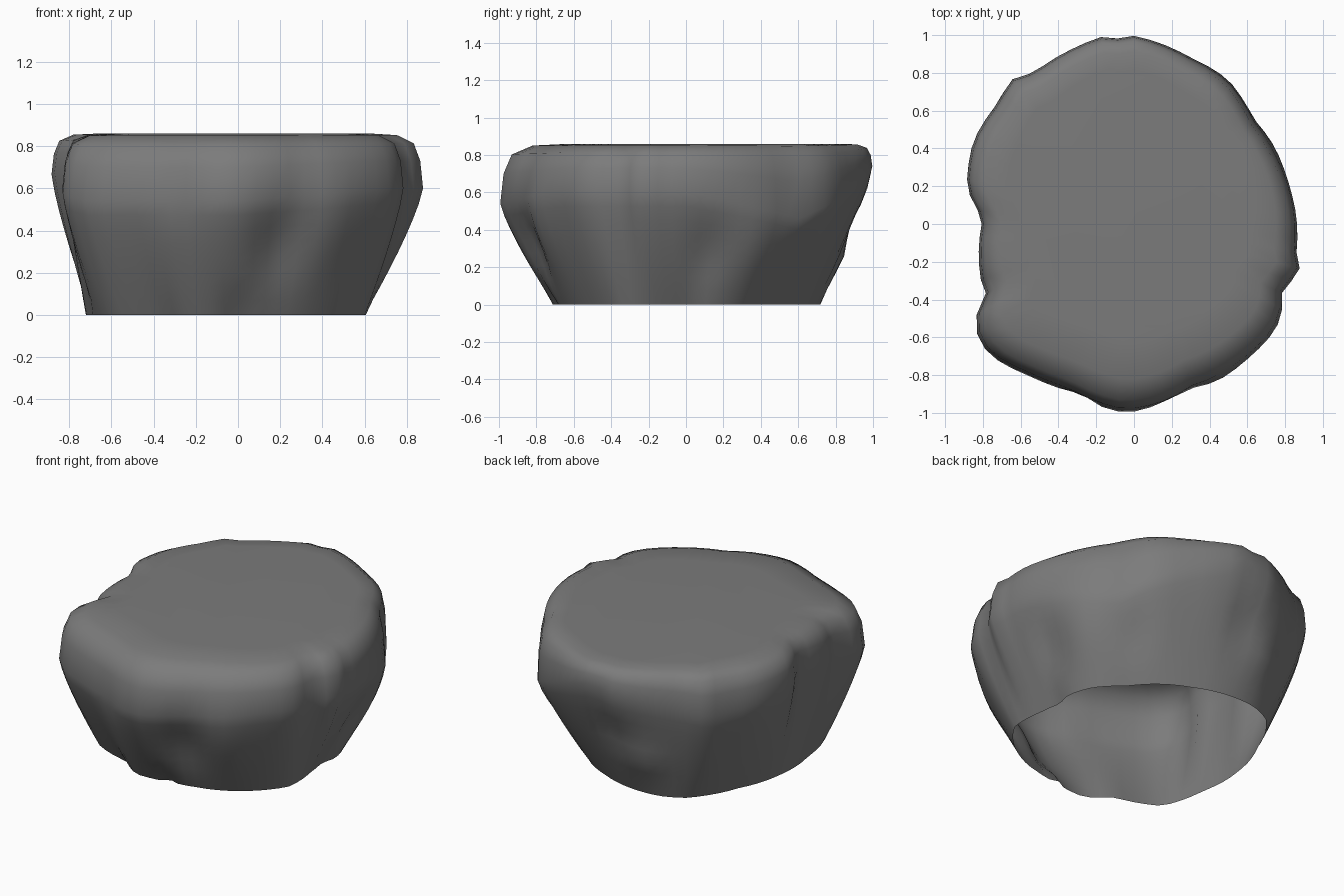
import bpy
import bmesh
from math import atan2, cos, exp, hypot, pi, sin, tau

default_cube = bpy.data.objects.get("Cube")
if default_cube:
    bpy.data.objects.remove(default_cube, do_unlink=True)

SEGMENTS = 72
TOP = .86

# Widest outline of the boulder and its narrower footprint, counter-clockwise
RIM = [(.86, .04), (.81, .25), (.74, .4), (.64, .55), (.52, .74), (.45, .8),
       (.3, .88), (-.02, 1), (-.08, .98), (-.14, 1), (-.32, .93), (-.53, .8),
       (-.64, .77), (-.73, .63), (-.85, .44), (-.885, .19), (-.8, .03),
       (-.81, -.3), (-.78, -.36), (-.83, -.43), (-.83, -.59), (-.77, -.69),
       (-.54, -.81), (-.36, -.88), (-.05, -1), (.15, -.96), (.33, -.86),
       (.4, -.84), (.64, -.68), (.75, -.56), (.785, -.46), (.77, -.38),
       (.88, -.23), (.86, -.15)]
FOOT = [(.57, .02), (.6, .12), (.55, .27), (.41, .42), (.11, .65), (-.3, .71),
        (-.44, .65), (-.62, .36), (-.71, .08), (-.7, -.22), (-.63, -.5),
        (-.36, -.6), (-.22, -.71), (0, -.69), (.18, -.66), (.49, -.49),
        (.6, -.35), (.59, -.12)]

# Height of the widest line, every eighth of a turn from the left side
WIDEST = [.6, .46, .74, .6, .7, .54, .54, .6]

# Hollows (positive) and bumps (negative): angle, height, angular spread, height spread, depth
DENTS = [(-1.36, .33, .12, .2, .06), (-1.05, .4, .12, .2, -.02),
         (-1.87, .55, .05, .1, .03), (-1.56, .03, .05, .08, .03),
         (.17, .28, .12, .18, .04), (.5, .3, .12, .2, -.02),
         (.87, .25, .12, .15, .03), (1.7, .42, .12, .1, .03),
         (1.9, .25, .12, .1, -.03)]


def radius_at(outline, angle):
    """Radius of a star-shaped outline in one direction."""
    polar = sorted((atan2(y, x) % tau, hypot(x, y)) for x, y in outline)
    polar = [(polar[-1][0] - tau, polar[-1][1])] + polar + [(polar[0][0] + tau, polar[0][1])]
    for (a, ra), (b, rb) in zip(polar, polar[1:]):
        if a <= angle <= b:
            return ra + (rb - ra) * (angle - a) / (b - a)
    return polar[0][1]


def widest_height(angle):
    step, blend = divmod(angle / tau * len(WIDEST), 1)
    low = WIDEST[int(step) % len(WIDEST)]
    high = WIDEST[int(step + 1) % len(WIDEST)]
    return low + (high - low) * blend


def dent_depth(angle, z):
    total = 0
    for centre, height, spread, tall, depth in DENTS:
        turn = (angle - centre + pi) % tau - pi
        total += depth * exp(-(turn / spread) ** 2 - ((z - height) / tall) ** 2)
    return total


def add_ring(bm, place):
    ring = []
    for i in range(SEGMENTS):
        angle = tau * i / SEGMENTS
        radius, z = place(angle)
        ring.append(bm.verts.new((radius * cos(angle), radius * sin(angle), z)))
    return ring


def wall_place(rise):
    """Ring at a fraction of the way up to the widest line."""
    def place(angle):
        foot, rim = radius_at(FOOT, angle), radius_at(RIM, angle)
        z = rise * widest_height(angle)
        swell = 1 - (1 - rise) ** 1.25
        return foot + (rim - foot) * swell - dent_depth(angle, z), z
    return place


def shoulder_place(share, rise):
    """Ring between the widest line and the top, tighter along the back."""
    def place(angle):
        inset = (1 - share) * (.92 - .33 * sin(angle))
        z = widest_height(angle)
        return radius_at(RIM, angle) * (1 - inset), z + (TOP - z) * rise
    return place


# Boulder shell: flared wall, rounded shoulder, flat top, open underside
bm = bmesh.new()
rings = [add_ring(bm, wall_place(k / 8)) for k in range(9)]
for share, rise in [(.985, .5), (.95, .82), (.86, .97), (.7, 1)]:
    rings.append(add_ring(bm, shoulder_place(share, rise)))
for low, high in zip(rings, rings[1:]):
    for i in range(SEGMENTS):
        j = (i + 1) % SEGMENTS
        bm.faces.new((low[i], low[j], high[j], high[i]))
bm.faces.new(rings[-1])
for face in bm.faces:
    face.smooth = True

mesh = bpy.data.meshes.new("boulder")
bm.to_mesh(mesh)
bm.free()
boulder = bpy.data.objects.new("boulder", mesh)
bpy.context.collection.objects.link(boulder)

# Plain grey stone
stone = bpy.data.materials.new("grey stone")
stone.use_nodes = True
grey = (.2, .2, .2, 1)
stone.diffuse_color = grey
stone.node_tree.nodes["Principled BSDF"].inputs["Base Color"].default_value = grey
mesh.materials.append(stone)
